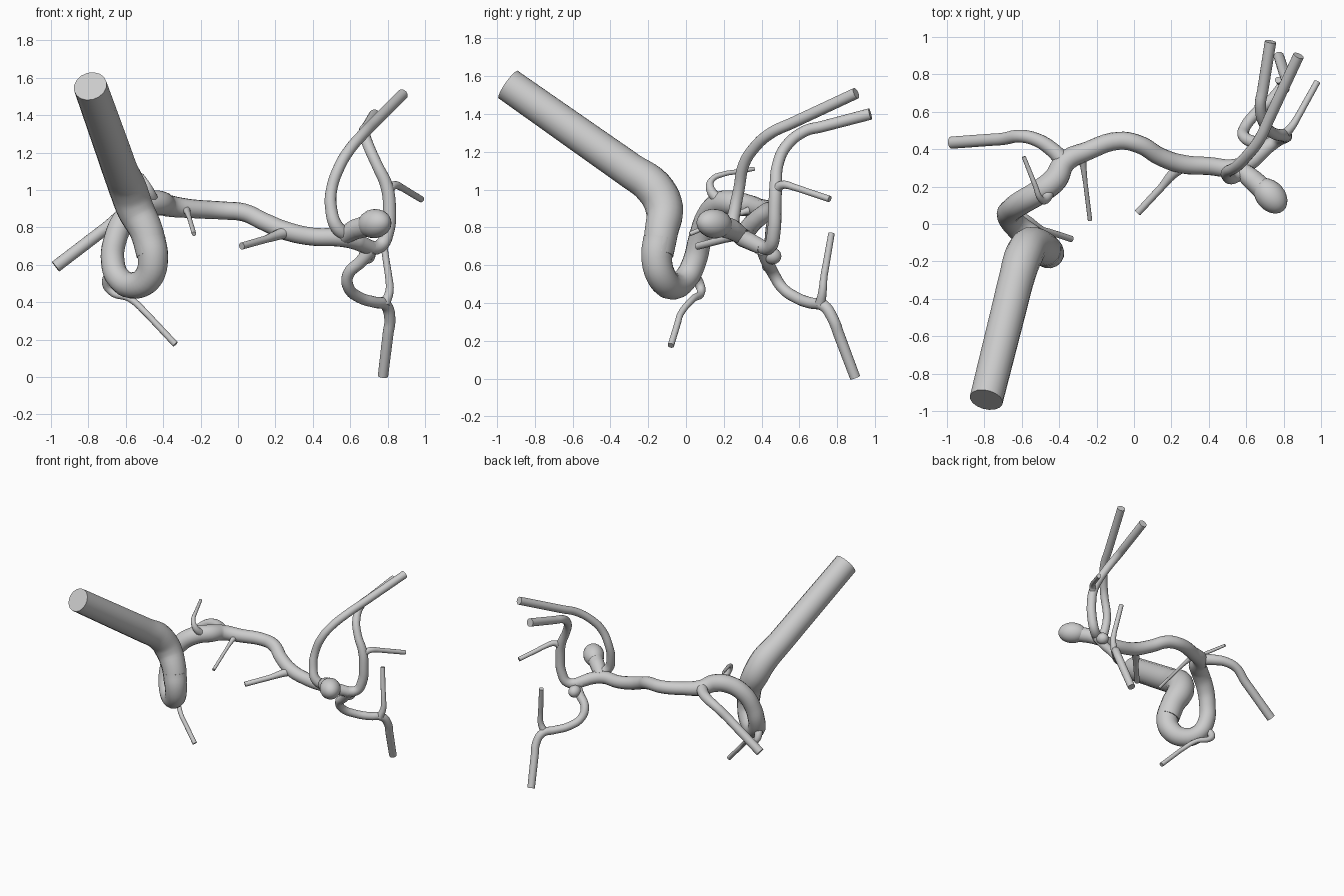
import bpy
from mathutils import Vector


def finish(obj):
    bpy.ops.object.select_all(action='DESELECT')
    obj.select_set(True)
    bpy.context.view_layer.objects.active = obj
    bpy.ops.object.shade_smooth_by_angle(angle=0.7)


def tube(name, pts):
    """Capped round tube through (x, y, z, radius) points."""
    # extra point keeps the final straight run straight
    a, b = Vector(pts[-2]), Vector(pts[-1])
    pts = [Vector(p) for p in pts[:-1]] + [a.lerp(b, 0.25), b]
    cu = bpy.data.curves.new(name, 'CURVE')
    cu.dimensions = '3D'
    cu.bevel_depth = 1.0
    cu.bevel_resolution = 6
    cu.resolution_u = 5
    cu.use_fill_caps = True
    sp = cu.splines.new('BEZIER')
    sp.bezier_points.add(len(pts) - 1)
    for bp, p in zip(sp.bezier_points, pts):
        bp.co = p[:3]
        bp.radius = p[3]
        bp.handle_left_type = bp.handle_right_type = 'AUTO'
    tmp = bpy.data.objects.new(name + "_path", cu)
    bpy.context.collection.objects.link(tmp)
    bpy.context.view_layer.update()
    me = bpy.data.meshes.new_from_object(
        tmp.evaluated_get(bpy.context.evaluated_depsgraph_get()))
    bpy.data.objects.remove(tmp)
    obj = bpy.data.objects.new(name, me)
    bpy.context.collection.objects.link(obj)
    finish(obj)


def bulge(name, loc, scale, axis):
    """Ellipsoid with its local z along axis."""
    bpy.ops.mesh.primitive_uv_sphere_add(
        segments=20, ring_count=12, location=loc,
        rotation=Vector(axis).to_track_quat('Z', 'Y').to_euler())
    obj = bpy.context.object
    obj.name = name
    obj.scale = scale
    finish(obj)


# wide inlet, listed from the bend outwards so its end run is straight
tube("inlet_artery", [
    (-0.46, -0.15, 0.66, .085), (-0.49, -0.13, 0.78, .09),
    (-0.55, -0.115, 0.90, .10), (-0.59, -0.17, 1.01, .102),
    (-0.63, -0.30, 1.105, .095), (-0.79, -0.94, 1.555, .09)])

# siphon loop and main trunk
tube("main_artery", [
    (-0.475, -0.14, 0.74, .087), (-0.455, -0.155, 0.64, .082),
    (-0.475, -0.13, 0.54, .078), (-0.55, -0.075, 0.49, .072),
    (-0.635, -0.005, 0.525, .065), (-0.67, 0.045, 0.62, .063),
    (-0.655, 0.075, 0.74, .062), (-0.60, 0.115, 0.85, .065),
    (-0.50, 0.175, 0.92, .066), (-0.42, 0.24, 0.93, .066),
    (-0.37, 0.33, 0.915, .058), (-0.25, 0.39, 0.90, .05),
    (-0.08, 0.445, 0.89, .048), (0.03, 0.425, 0.88, .048),
    (0.14, 0.36, 0.83, .048), (0.26, 0.32, 0.78, .05),
    (0.40, 0.31, 0.75, .048), (0.54, 0.30, 0.745, .048),
    (0.63, 0.34, 0.725, .045), (0.71, 0.41, 0.69, .04)])

# left side branches
tube("left_branch", [
    (-0.37, 0.33, 0.92, .045), (-0.44, 0.40, 0.91, .04),
    (-0.52, 0.45, 0.90, .036), (-0.61, 0.47, 0.87, .034),
    (-0.70, 0.455, 0.80, .033), (-0.975, 0.435, 0.59, .033)])
tube("left_upper_twig", [
    (-0.45, 0.18, 0.94, .03), (-0.475, 0.13, 1.0, .024),
    (-0.50, 0.135, 1.05, .016), (-0.53, 0.21, 1.085, .013),
    (-0.59, 0.36, 1.11, .011)])
tube("loop_lower_twig", [
    (-0.66, 0.02, 0.56, .035), (-0.70, 0.065, 0.51, .028),
    (-0.68, 0.08, 0.46, .022), (-0.58, 0.035, 0.42, .018),
    (-0.49, -0.03, 0.34, .017), (-0.335, -0.08, 0.175, .017)])
tube("trunk_front_twig", [
    (-0.28, 0.37, 0.90, .025), (-0.27, 0.30, 0.88, .016),
    (-0.26, 0.22, 0.85, .012), (-0.235, 0.02, 0.765, .012)])
tube("trunk_middle_twig", [
    (0.27, 0.32, 0.78, .035), (0.20, 0.26, 0.755, .026),
    (0.15, 0.20, 0.737, .02), (0.02, 0.06, 0.70, .019)])

# right upper branches
tube("right_upper_branch", [
    (0.60, 0.30, 0.75, .04), (0.53, 0.25, 0.80, .036),
    (0.498, 0.26, 0.90, .032), (0.50, 0.28, 1.0, .03),
    (0.545, 0.305, 1.13, .03), (0.60, 0.36, 1.22, .03),
    (0.67, 0.45, 1.30, .03), (0.88, 0.90, 1.51, .03)])
tube("right_rear_branch", [
    (0.67, 0.38, 0.70, .04), (0.76, 0.445, 0.70, .036),
    (0.80, 0.465, 0.78, .036), (0.81, 0.47, 0.90, .035),
    (0.795, 0.475, 1.02, .034), (0.745, 0.485, 1.13, .03),
    (0.70, 0.53, 1.23, .03), (0.675, 0.63, 1.31, .03),
    (0.73, 0.975, 1.40, .031)])
tube("right_side_twig", [
    (0.80, 0.475, 1.0, .028), (0.835, 0.51, 1.025, .022),
    (0.88, 0.58, 1.01, .018), (0.98, 0.76, 0.95, .017)])

# right lower branches
tube("right_lower_branch", [
    (0.71, 0.41, 0.68, .038), (0.66, 0.43, 0.62, .034),
    (0.59, 0.465, 0.55, .031), (0.59, 0.51, 0.48, .03),
    (0.65, 0.59, 0.425, .03), (0.73, 0.66, 0.40, .03),
    (0.79, 0.73, 0.385, .031), (0.812, 0.78, 0.31, .03),
    (0.775, 0.895, 0.005, .028)])
tube("right_lower_twig", [
    (0.785, 0.71, 0.39, .028), (0.81, 0.722, 0.46, .022),
    (0.805, 0.73, 0.54, .019), (0.77, 0.77, 0.77, .017)])

# bulging sac with its neck, and a small bleb behind the fork
tube("sac_neck", [
    (0.56, 0.30, 0.75, .045), (0.63, 0.24, 0.79, .055),
    (0.73, 0.15, 0.82, .06)])
bulge("aneurysm_sac", (0.73, 0.15, 0.82), (.078, .078, .105), (.65, -.75, .1))
bulge("small_bleb", (0.69, 0.455, 0.65), (.045, .045, .05), (0, 1, -.3))
